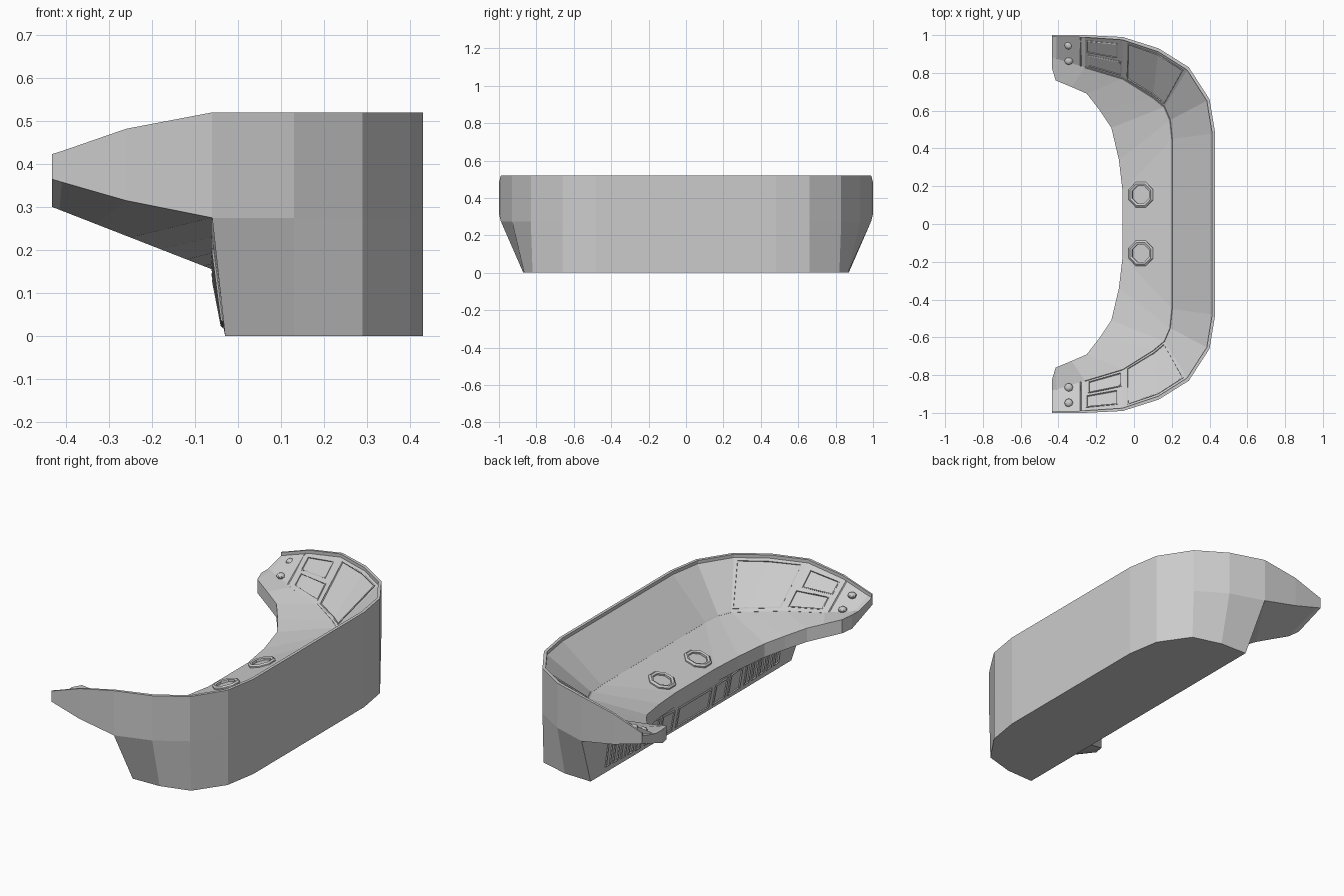
import bpy, bmesh, math
from mathutils import Vector as V

if "Cube" in bpy.data.objects:
    bpy.data.objects.remove(bpy.data.objects["Cube"])

# Half-plan stations from the middle to the wing tip
outer = [(.43,.48,.52),(.40,.66,.52),(.29,.83,.52),(.13,.93,.52),(-.06,.99,.52),(-.26,1,.482),(-.41,1,.43),(-.433,1,.423)]
crease = [(.20,.45,.31),(.19,.55,.31),(.16,.62,.31),(.10,.67,.31),(-.06,.77,.32),(-.26,.83,.34),(-.41,.875,.37),(-.433,.88,.375)]
inner = [(-.06,.17),(-.08,.34),(-.12,.51),(-.18,.60),(-.25,.69),(-.33,.725),(-.415,.76),(-.433,.82)]
mid_z = [.275,.275,.275,.275,.275,.315,.358,.365]
base_out = [(.43,.48),(.40,.66),(.29,.82),(.13,.865),(-.03,.87)]


def both(rows):
    """Mirror a list of station rows across y = 0."""
    flip = [[V((p.x, -p.y, p.z)) for p in r] for r in reversed(rows)]
    return flip + rows


def loft(name, rows, caps=True):
    bm = bmesh.new()
    vs = [[bm.verts.new(p) for p in r] for r in rows]
    n = len(rows[0])
    for a, b in zip(vs, vs[1:]):
        for i in range(n):
            j = (i + 1) % n
            bm.faces.new((a[i], a[j], b[j], b[i]))
    if caps:
        bm.faces.new(vs[0])
        bm.faces.new(vs[-1])
    bmesh.ops.remove_doubles(bm, verts=bm.verts[:], dist=1e-4)
    bmesh.ops.recalc_face_normals(bm, faces=bm.faces[:])
    me = bpy.data.meshes.new(name)
    bm.to_mesh(me)
    bm.free()
    ob = bpy.data.objects.new(name, me)
    bpy.context.collection.objects.link(ob)
    return ob


def trim(name, lines, r=.005, closed=True):
    cu = bpy.data.curves.new(name, 'CURVE')
    cu.dimensions = '3D'
    cu.bevel_depth = r
    cu.bevel_resolution = 0
    for pts in lines:
        sp = cu.splines.new('POLY')
        sp.points.add(len(pts) - 1)
        for q, p in zip(sp.points, pts):
            q.co = (*p, 1)
        sp.use_cyclic_u = closed
        sp.use_smooth = False
    ob = bpy.data.objects.new(name, cu)
    bpy.context.collection.objects.link(ob)
    return ob


# Desk shell: rim, sloped panel, worktop, front edge and underside
rows, fronts = [], []
for i, (o, c, n, mz) in enumerate(zip(outer, crease, inner, mid_z)):
    o, c = V(o), V(c)
    lz = .155 + max(0, -.06 - n[0]) * .39
    lip = o.lerp(c, .07)
    lip.z = o.z
    low = V((n[0], n[1], lz))
    m = V((o.x, o.y, mz))
    rows.append([o, lip, lip - V((0, 0, .018)), c, V((n[0], n[1], lz + .075)), low, m])
    # Where the underside meets the pedestal front
    if i < 5:
        fronts.append(low.lerp(m, (-.06 - low.x) / (m.x - low.x)))
shell = both(rows)
loft("desk_shell", shell)

# Pedestal below the desk
ped = []
for i, f in enumerate(fronts):
    b = V((*base_out[i], 0))
    fb = V((-.03, f.y * .87 / .99, 0))
    ped.append([rows[i][6], f, fb, b])
ped = both(ped)
loft("pedestal", ped)


# Point on the sloped panel: s = station, t = 0 rim to 1 crease
def slope(s, t, side=1):
    i = min(int(s), 6)
    a = rows[i][2].lerp(rows[i][3], t)
    b = rows[i + 1][2].lerp(rows[i + 1][3], t)
    p = a.lerp(b, s - i)
    return V((p.x, p.y * side, p.z + .002))


# Point on the pedestal front: y across, v = 0 top to 1 bottom
def front(y, v):
    for a, b in zip(ped, ped[1:]):
        p, q = a[1].lerp(a[2], v), b[1].lerp(b[2], v)
        if p.y <= y <= q.y:
            return p.lerp(q, (y - p.y) / (q.y - p.y))
    return p


def patch(s0, s1, t0, t1, side):
    ss = [s0] + [k for k in range(8) if s0 < k < s1] + [s1]
    return [slope(s, t0, side) for s in ss] + [slope(s, t1, side) for s in reversed(ss)]


# Panel frames on the slope
frames = []
for sd in (1, -1):
    frames += [patch(2.1, 3.85, .06, .94, sd), patch(4.15, 4.95, .12, .48, sd), patch(4.05, 4.9, .58, .92, sd)]
trim("slope_panel_frames", frames)
trim("crease_trim", [[r[3] for r in shell[2:-2]]], .006, False)
trim("wing_seams", [[slope(5.15, t, sd) for t in (0, 1)] for sd in (1, -1)], .004, False)

# Vent and panel frames on the pedestal front
vents = []
slots = [(-.14, .14)]
for k in (-1, 1):
    slots += [(k * c - w, k * c + w) for c, w in
              [(.23, .05), (.36, .05)] + [(.47 + .065 * j, .018) for j in range(5)]]
for a, b in slots:
    vents.append([front(y, v) for y, v in ((a, .15), (b, .15), (b, .85), (a, .85))])
trim("front_vent_frames", vents, .006)

# Octagonal rings set in the worktop
for k in (-1, 1):
    prof = [(.072, -.012), (.072, .008), (.062, .016), (.05, .012), (.05, -.012)]
    ring = [[V((r * math.cos(a), r * math.sin(a), z)) for r, z in prof]
            for a in [math.radians(22.5 + 45 * i) for i in range(9)]]
    ob = loft("worktop_ring", ring, False)
    ob.location = (.038, k * .155, .259)
    ob.rotation_euler = (0, -math.radians(16), 0)

# Round buttons on the wing tips
for k in (-1, 1):
    for t in (.32, .93):
        bpy.ops.mesh.primitive_uv_sphere_add(segments=8, ring_count=6, radius=.023,
                                             location=slope(5.57, t, k))
        bpy.context.object.name = "wing_button"
        bpy.context.object.scale.z = .7
